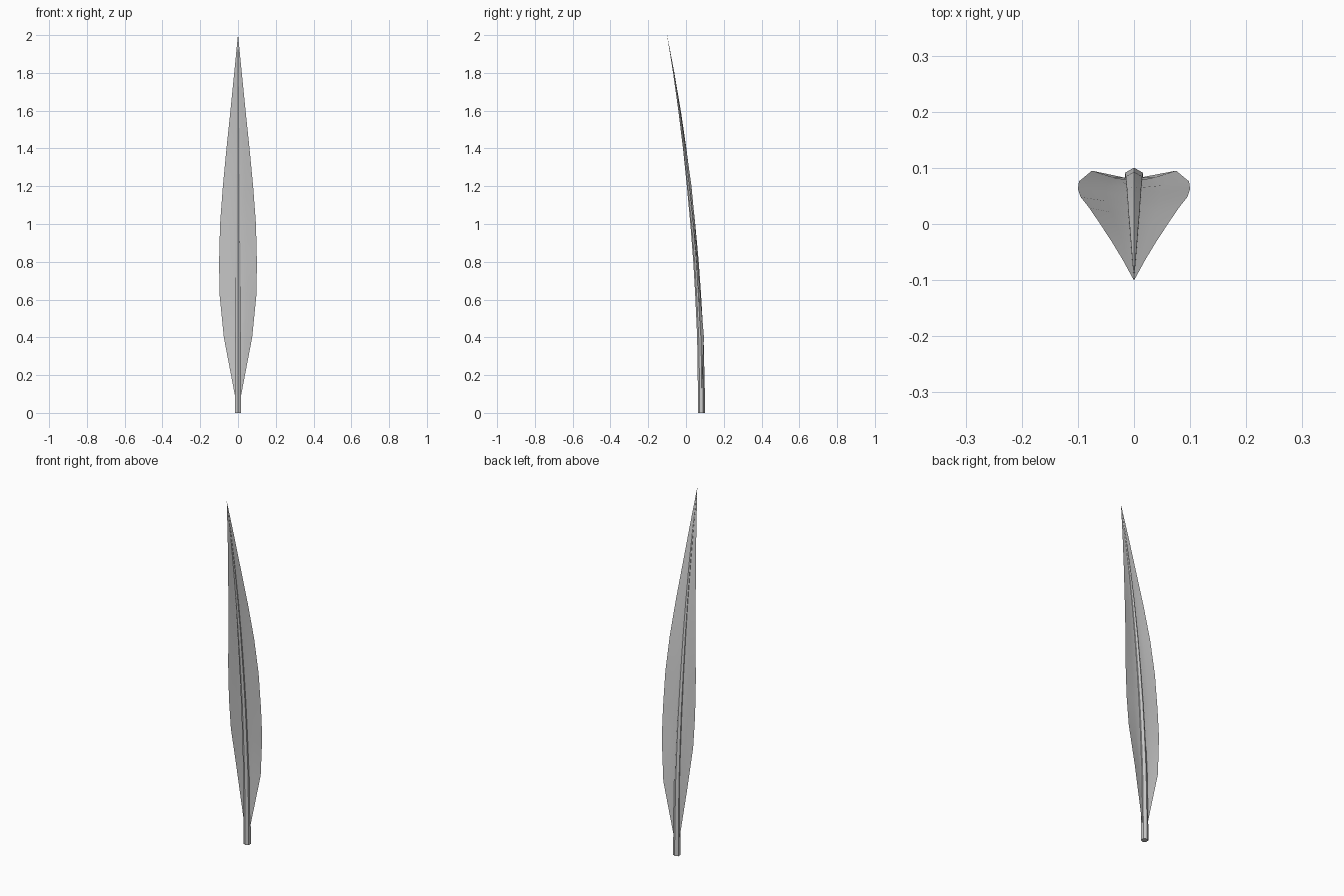
import bpy, math

if "Cube" in bpy.data.objects:
    bpy.data.objects.remove(bpy.data.objects["Cube"])

# z, spine y, stem radius, blade half width, blade edge y
STATIONS = [
    (0.00, 0.082, 0.0185, 0.000, 0.082),
    (0.08, 0.082, 0.0185, 0.014, 0.082),
    (0.40, 0.076, 0.0170, 0.075, 0.095),
    (0.63, 0.064, 0.0155, 0.098, 0.076),
    (0.80, 0.053, 0.0145, 0.100, 0.062),
    (1.00, 0.036, 0.0130, 0.095, 0.048),
    (1.20, 0.016, 0.0115, 0.080, 0.029),
    (1.40, -0.007, 0.0090, 0.061, 0.001),
    (1.60, -0.034, 0.0065, 0.040, -0.031),
    (1.80, -0.065, 0.0035, 0.020, -0.064),
    (2.00, -0.100, 0.0003, 0.0004, -0.100),
]


def make_object(name, verts, faces):
    mesh = bpy.data.meshes.new(name)
    mesh.from_pydata(verts, [], faces)
    obj = bpy.data.objects.new(name, mesh)
    bpy.context.collection.objects.link(obj)
    bpy.ops.object.select_all(action='DESELECT')
    obj.select_set(True)
    bpy.context.view_layer.objects.active = obj
    bpy.ops.object.shade_smooth_by_angle(angle=math.radians(35))
    return obj


def grid_faces(rows, cols, closed):
    faces = []
    for r in range(rows - 1):
        for c in range(cols if closed else cols - 1):
            d = (c + 1) % cols
            faces.append((r * cols + c, r * cols + d,
                          (r + 1) * cols + d, (r + 1) * cols + c))
    return faces


# Tapering six-sided stem with ridges at front and back
SIDES = 6
verts = []
for z, y, r, w, e in STATIONS:
    for i in range(SIDES):
        a = math.pi / 2 + i * math.tau / SIDES
        verts.append((r * math.cos(a), y + r * math.sin(a), z))
faces = grid_faces(len(STATIONS), SIDES, True)
faces.append(tuple(reversed(range(SIDES))))
faces.append(tuple(range(len(verts) - SIDES, len(verts))))
make_object("leaf_stem", verts, faces)

# Thin leaf blade, folded gently backwards to both edges
ACROSS = (-1, -0.5, 0, 0.5, 1)
blade = STATIONS[1:]
verts = [(w * t, y + (e - y) * abs(t) ** 1.4, z)
         for z, y, r, w, e in blade for t in ACROSS]
make_object("leaf_blade", verts, grid_faces(len(blade), len(ACROSS), False))
